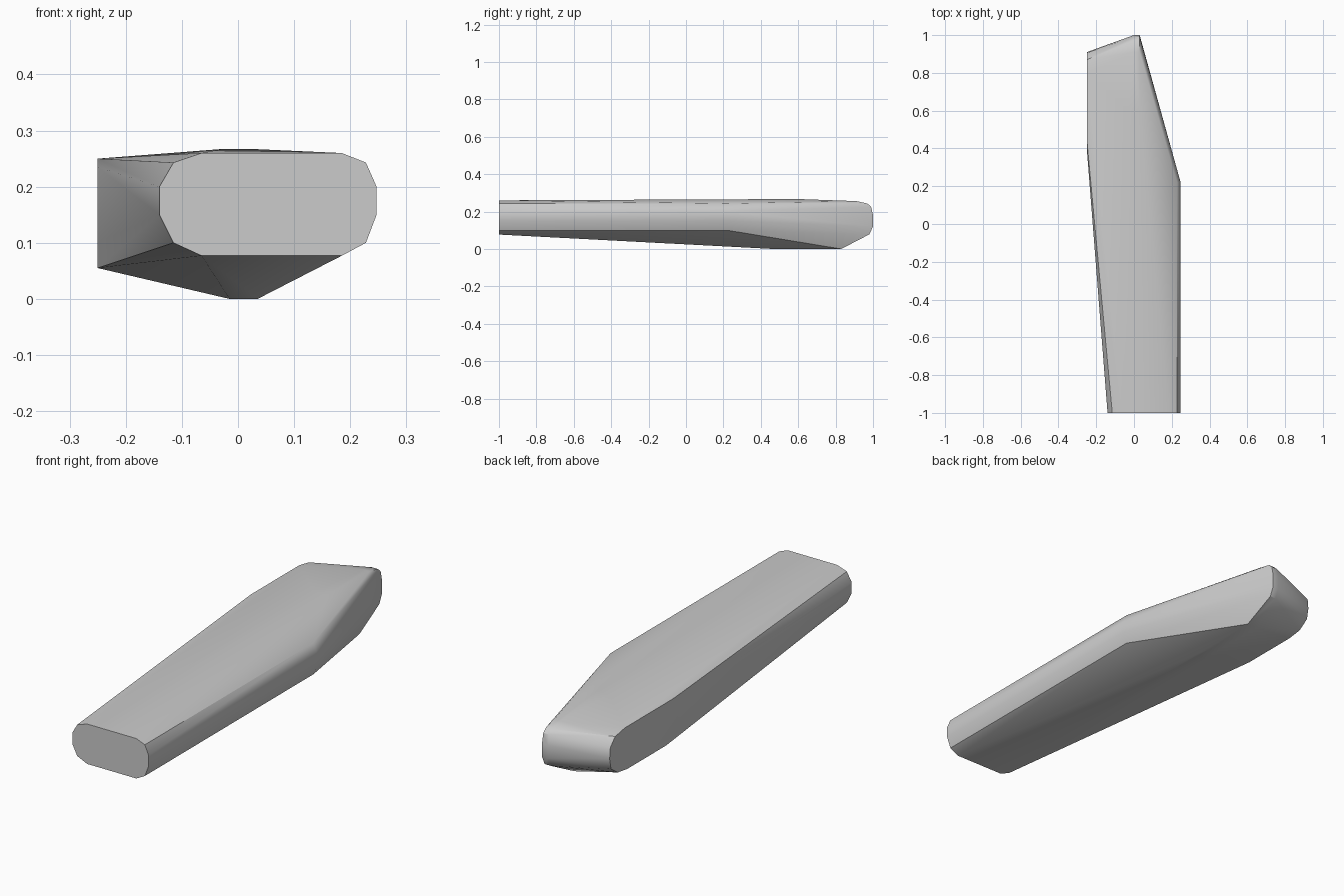
import bpy
import bmesh
import math

if "Cube" in bpy.data.objects:
    bpy.data.objects.remove(bpy.data.objects["Cube"], do_unlink=True)

# Plain grey finish
grey = bpy.data.materials.new("plain_grey")
grey.use_nodes = True
tone = (0.6, 0.6, 0.6, 1)
grey.diffuse_color = tone
grey.node_tree.nodes["Principled BSDF"].inputs["Base Color"].default_value = tone

# Flat front end: chamfered oblong section in x, z
front_end = [(x, -1, z) for x, z in (
    (-0.14, 0.15), (-0.14, 0.2), (-0.115, 0.243), (-0.065, 0.26),
    (0.185, 0.26), (0.228, 0.243), (0.247, 0.2), (0.247, 0.15),
    (0.228, 0.1), (0.185, 0.077), (-0.065, 0.077), (-0.115, 0.1))]

# Right shoulder where the taper begins
shoulder = [(0.228, 0.22, 0.1), (0.247, 0.22, 0.15),
            (0.247, 0.22, 0.2), (0.228, 0.22, 0.243)]

# Flat left flank: profile in y, z
flank = [(-0.25, y, z) for y, z in (
    (0.4, 0.1), (0.4, 0.235), (0.45, 0.25), (0.8, 0.25), (0.87, 0.237),
    (0.905, 0.2), (0.91, 0.15), (0.9, 0.1), (0.85, 0.065), (0.78, 0.055),
    (0.5, 0.055))]

# Rounded tail nose, crown and keel
tail = [(x, y, z) for x in (0, 0.03) for y, z in (
    (1, 0.12), (1, 0.18), (0.99, 0.225), (0.97, 0.243),
    (0.91, 0.256), (0.98, 0.078))]
crown = [(x, y, 0.267) for x in (-0.03, 0.03) for y in (0.3, 0.6)]
keel = [(x, y, 0) for x in (-0.015, 0.035) for y in (0.47, 0.83)]

# Skin stretched over the sections
bm = bmesh.new()
for point in front_end + shoulder + flank + tail + crown + keel:
    bm.verts.new(point)
hull = bmesh.ops.convex_hull(bm, input=bm.verts[:])
spare = {v for v in hull["geom_interior"] + hull["geom_unused"]
         if isinstance(v, bmesh.types.BMVert)}
bmesh.ops.delete(bm, geom=list(spare), context='VERTS')
bmesh.ops.dissolve_limit(bm, angle_limit=math.radians(0.5),
                         verts=bm.verts[:], edges=bm.edges[:])
bmesh.ops.recalc_face_normals(bm, faces=bm.faces[:])

mesh = bpy.data.meshes.new("tapered_body")
bm.to_mesh(mesh)
bm.free()
mesh.materials.append(grey)
body = bpy.data.objects.new("tapered_body", mesh)
bpy.context.collection.objects.link(body)

# Smooth skin with crisp ends
bpy.ops.object.select_all(action='DESELECT')
body.select_set(True)
bpy.context.view_layer.objects.active = body
bpy.ops.object.shade_smooth_by_angle(angle=math.radians(30))
